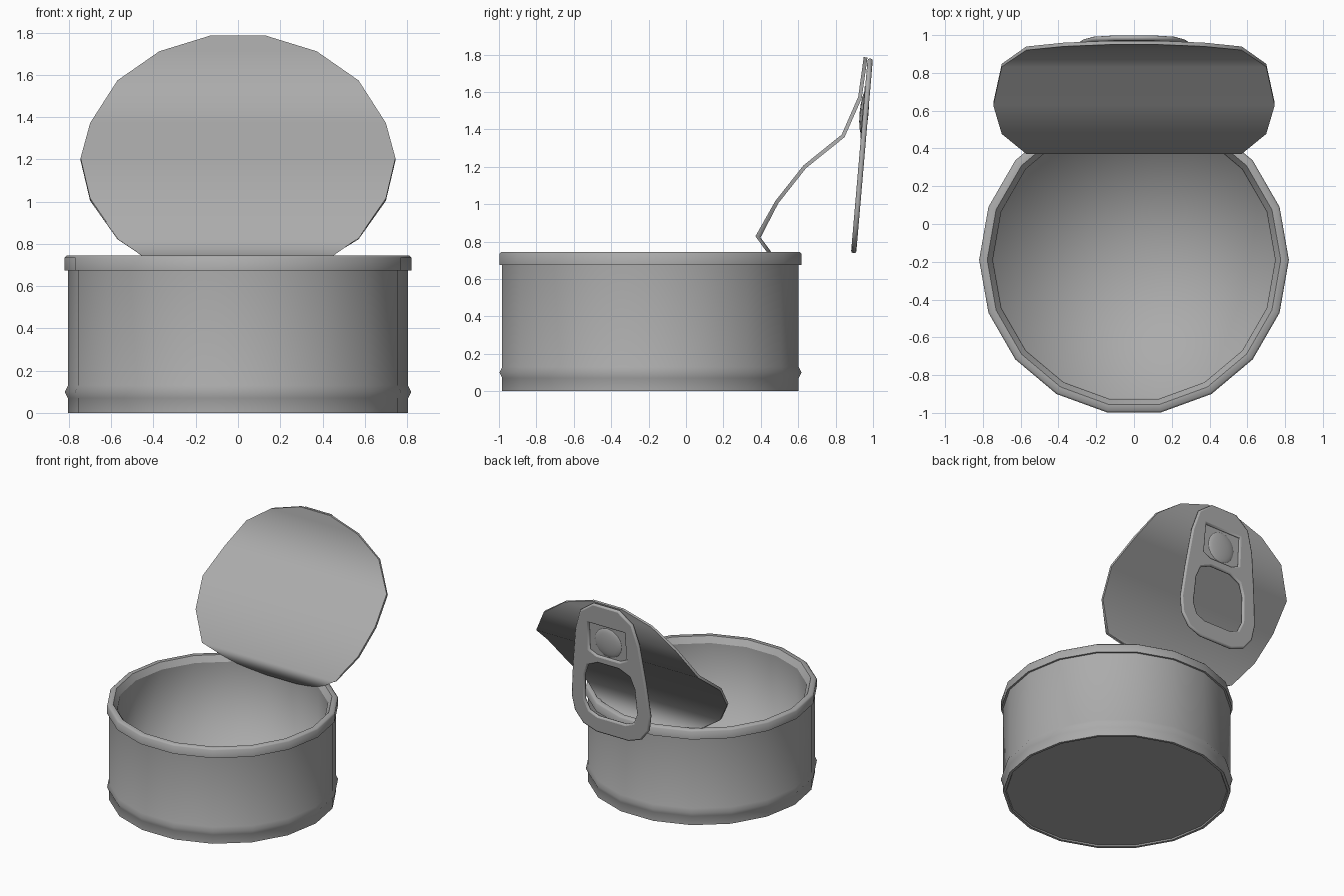
import bpy, bmesh
from math import radians, cos, sin, pi

SIDES = 18
CAN_Y = -0.19

default = bpy.data.objects.get("Cube")
if default:
    bpy.data.objects.remove(default, do_unlink=True)

# One plain tin colour
tin = bpy.data.materials.new("tin_grey")
tin.use_nodes = True
tin.diffuse_color = (0.41, 0.41, 0.41, 1)
tin.node_tree.nodes["Principled BSDF"].inputs["Base Color"].default_value = tin.diffuse_color


def finish(obj, angle):
    """Bake curves and modifiers to a mesh, then smooth below the angle."""
    obj.data.materials.append(tin)
    bpy.ops.object.select_all(action='DESELECT')
    obj.select_set(True)
    bpy.context.view_layer.objects.active = obj
    bpy.ops.object.convert(target='MESH')
    bpy.ops.object.shade_smooth_by_angle(angle=radians(angle))


def mesh_object(name, bm):
    me = bpy.data.meshes.new(name)
    bm.to_mesh(me)
    bm.free()
    obj = bpy.data.objects.new(name, me)
    bpy.context.collection.objects.link(obj)
    return obj


def lathe(name, profile, angle):
    """Turn a (radius, height) profile around the can's axis."""
    bm = bmesh.new()
    rings = []
    for r, z in profile:
        if r == 0:
            rings.append([bm.verts.new((0, 0, z))] * SIDES)
        else:
            rings.append([bm.verts.new((r * cos(2 * pi * i / SIDES), r * sin(2 * pi * i / SIDES), z))
                          for i in range(SIDES)])
    for a, b in zip(rings, rings[1:]):
        for i in range(SIDES):
            j = (i + 1) % SIDES
            bm.faces.new(list(dict.fromkeys((a[i], a[j], b[j], b[i]))))
    obj = mesh_object(name, bm)
    obj.location.y = CAN_Y
    finish(obj, angle)


def mirrored(half):
    """Close a half outline, listed bottom to top, across x = 0."""
    return half + [(-x, y) for x, y in reversed(half)]


def flat_plate(name, outlines, thickness, bevel, offset):
    """Filled outline with holes, standing in the plane of the pull tab."""
    cu = bpy.data.curves.new(name, 'CURVE')
    cu.dimensions = '2D'
    cu.fill_mode = 'BOTH'
    cu.extrude = thickness / 2 - bevel
    cu.bevel_depth = bevel
    cu.bevel_resolution = 1
    cu.offset = -bevel
    for pts in outlines:
        sp = cu.splines.new('POLY')
        sp.points.add(len(pts) - 1)
        for p, (x, y) in zip(sp.points, pts):
            p.co = (x, y, 0, 1)
        sp.use_cyclic_u = True
    obj = bpy.data.objects.new(name, cu)
    bpy.context.collection.objects.link(obj)
    place_on_tab(obj, 0, offset)
    finish(obj, 60)


def place_on_tab(obj, height, offset):
    tilt = radians(85.1)
    obj.rotation_euler.x = tilt
    obj.location = (0, 0.896 + height * cos(tilt) - offset * sin(tilt),
                    0.738 + height * sin(tilt) + offset * cos(tilt))


# Can: outside with bead and rolled rim, then the inside
lathe("can_body", [(0, 0.01), (0.78, 0.01), (0.785, 0), (0.805, 0), (0.805, 0.07),
                   (0.82, 0.1), (0.805, 0.13), (0.805, 0.675), (0.82, 0.675),
                   (0.82, 0.735), (0.81, 0.745), (0.777, 0.745), (0.748, 0.7)], 55)
lathe("can_inside", [(0.748, 0.7), (0.745, 0.06), (0, 0.06)], 120)

# Lid: a round sheet bent along straight rows, bottom to top (y, z)
rows = [(0.54, 0.64), (0.48, 0.695), (0.385, 0.825), (0.485, 1.01), (0.635, 1.2),
        (0.84, 1.365), (0.93, 1.57), (0.95, 1.71), (0.96, 1.785)]
bm = bmesh.new()
pairs = []
for i, (y, z) in enumerate(rows):
    half = 0.745 * cos(radians(20 * i - 80))
    pairs.append([bm.verts.new((s * half, y, z)) for s in (-1, 1)])
for (a, b), (c, d) in zip(pairs, pairs[1:]):
    bm.faces.new((a, b, d, c))
lid = mesh_object("peeled_lid", bm)
sheet = lid.modifiers.new("thickness", 'SOLIDIFY')
sheet.thickness = 0.02
sheet.offset = 0
sheet.use_even_offset = True
finish(lid, 75)
normals = lid.modifiers.new("large_face_normals", 'WEIGHTED_NORMAL')
normals.weight = 90
normals.keep_sharp = True

# Pull tab with finger hole and rivet window
outer = mirrored([(0.14, 0), (0.25, 0.04), (0.32, 0.13), (0.34, 0.25), (0.315, 0.5),
                  (0.275, 0.8), (0.225, 0.96), (0.11, 1.045)])
finger = mirrored([(0.12, 0.13), (0.19, 0.16), (0.225, 0.24), (0.215, 0.44),
                   (0.18, 0.53), (0.09, 0.57)])
window = mirrored([(0.1, 0.63), (0.16, 0.66), (0.155, 0.88)])
flat_plate("pull_tab", [outer, finger, window], 0.028, 0.012, 0)

# Recessed tongue and its rivet
tongue = mirrored([(0.11, 0.615), (0.185, 0.65), (0.175, 0.895)])
flat_plate("rivet_tongue", [tongue], 0.014, 0.002, 0.01)

bm = bmesh.new()
bmesh.ops.create_uvsphere(bm, u_segments=16, v_segments=8, radius=0.12)
rivet = mesh_object("rivet", bm)
rivet.scale.z = 0.2
place_on_tab(rivet, 0.75, 0.008)
finish(rivet, 60)
